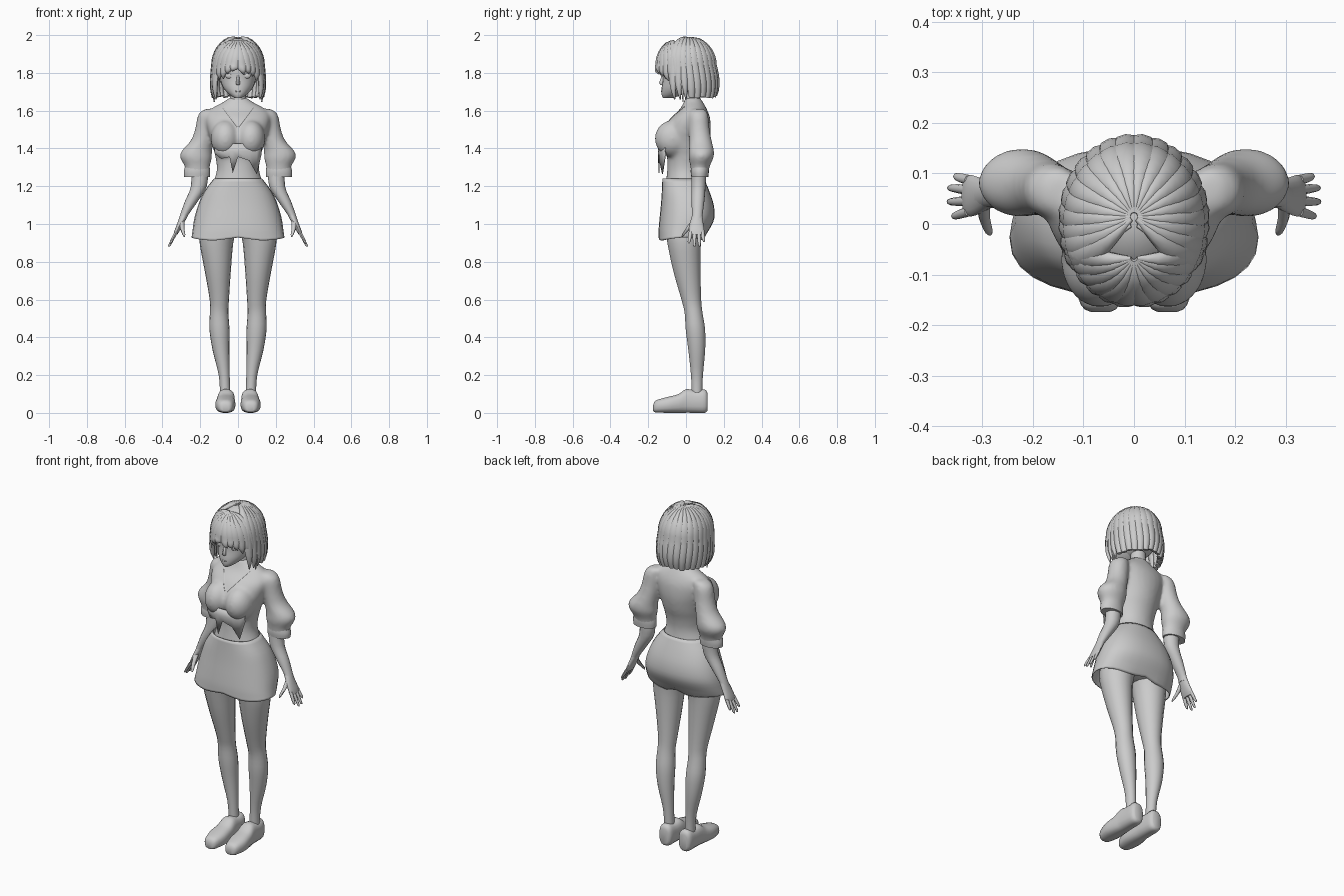
import bpy, bmesh, math, random
from mathutils import Vector
from mathutils.bvhtree import BVHTree

if "Cube" in bpy.data.objects:
    bpy.data.objects.remove(bpy.data.objects["Cube"])

random.seed(4)


def spline(keys, sub):
    """Smooth interpolation through tuples of numbers."""
    out = []
    for i in range(len(keys) - 1):
        p0, p1, p2 = keys[max(i - 1, 0)], keys[i], keys[i + 1]
        p3 = keys[min(i + 2, len(keys) - 1)]
        for k in range(sub):
            t = k / sub
            out.append([b + .5 * t * (c - a + t * (2 * a - 5 * b + 4 * c - d + t * (3 * (b - c) + d - a)))
                        for a, b, c, d in zip(p0, p1, p2, p3)])
    return out + [list(keys[-1])]


def skin(bm, rings, cap=True):
    vs = [[bm.verts.new(p) for p in r] for r in rings]
    n = len(vs[0])
    for a, b in zip(vs, vs[1:]):
        for i in range(n):
            bm.faces.new((a[i], a[(i + 1) % n], b[(i + 1) % n], b[i]))
    if cap:
        bm.faces.new(vs[0])
        bm.faces.new(vs[-1])


def loft(bm, keys, seg=20, sub=3, power=2.0, axis='z', cap=True, side=1):
    """Keys are (position, centre a, centre b, radius a, radius b)."""
    rings = []
    for t, ca, cb, ra, rb in spline(keys, sub):
        ring = []
        for i in range(seg):
            u = 2 * math.pi * i / seg
            c, s = math.cos(u), math.sin(u)
            a = (ca + ra * math.copysign(abs(c) ** (2 / power), c)) * side
            b = cb + rb * math.copysign(abs(s) ** (2 / power), s)
            ring.append((a, b, t) if axis == 'z' else (a, t, b))
        rings.append(ring)
    skin(bm, rings, cap)


def trunk(*rows):
    """Rows (z, half width, front y, back y) as centred loft keys."""
    return [(z, 0, (f + b) / 2, rx, (b - f) / 2) for z, rx, f, b in rows]


def sweep(bm, pts, widths, thick, centre, seg=8):
    """Flattened lock that follows a path and faces away from a centre."""
    rings = []
    for i, p in enumerate(pts):
        tan = (pts[min(i + 1, len(pts) - 1)] - pts[max(i - 1, 0)]).normalized()
        out = p - centre
        out = (out - tan * out.dot(tan)).normalized()
        wide = tan.cross(out)
        w = widths[i]
        h = min(thick, w)
        rings.append([p + wide * w * math.cos(2 * math.pi * k / seg) + out * h * math.sin(2 * math.pi * k / seg)
                      for k in range(seg)])
    skin(bm, rings)


def finish(name, bm, mirror=False):
    bmesh.ops.recalc_face_normals(bm, faces=bm.faces)
    me = bpy.data.meshes.new(name)
    bm.to_mesh(me)
    bm.free()
    ob = bpy.data.objects.new(name, me)
    bpy.context.collection.objects.link(ob)
    if mirror:
        ob.modifiers.new("mirror", 'MIRROR')
    return ob


def part(name, keys, mirror=False, **kw):
    bm = bmesh.new()
    loft(bm, keys, **kw)
    return finish(name, bm, mirror)


def ball(bm, loc, rad):
    vs = bmesh.ops.create_uvsphere(bm, u_segments=20, v_segments=12, radius=1)['verts']
    for v in vs:
        v.co = Vector([c * r + o for c, r, o in zip(v.co, rad, loc)])


# legs, shoes, hips
part("leg", [(.98, .102, -.01, .098, .1), (.9, .114, -.01, .089, .09), (.75, .107, .005, .069, .073),
             (.6, .099, .028, .051, .053), (.53, .1, .04, .049, .048), (.44, .098, .05, .053, .052),
             (.33, .09, .057, .044, .045), (.2, .073, .058, .029, .032), (.1, .068, .058, .027, .028)],
     mirror=True, seg=18)
part("shoe", [(-.174, .066, .025, .018, .015), (-.16, .067, .034, .038, .032), (-.1, .067, .042, .053, .042),
              (-.04, .065, .05, .05, .05), (0, .063, .063, .046, .063), (.05, .063, .06, .043, .06),
              (.1, .063, .062, .039, .062), (.115, .063, .058, .024, .045)],
     mirror=True, seg=18, power=2.6, axis='y')
part("hips", trunk((1.22, .11, -.1, .08), (1.1, .19, -.11, .12), (1.0, .19, -.1, .11), (.95, .13, -.07, .07)))

# skirt with a thin open hem
skirt = part("skirt", trunk((1.24, .128, -.125, .096), (1.17, .18, -.128, .125), (1.1, .211, -.133, .147),
                            (1.03, .231, -.14, .15), (.97, .24, -.145, .123), (.925, .246, -.145, .092)),
             seg=28, power=2.35, cap=False)
for v in skirt.data.vertices:
    if v.co.z < .95:
        v.co.z += .008 * math.cos(4 * math.atan2(v.co.y, v.co.x)) - .004
skirt.modifiers.new("hem", 'SOLIDIFY').thickness = .005

# blouse and waist: body, bust and puffed sleeves fused together
bm = bmesh.new()
loft(bm, trunk((1.67, .046, -.004, .075), (1.645, .08, -.012, .09), (1.605, .15, -.035, .112),
               (1.56, .172, -.082, .128), (1.5, .162, -.118, .132), (1.45, .146, -.132, .127),
               (1.4, .132, -.118, .116), (1.35, .119, -.1, .1), (1.28, .113, -.1, .09),
               (1.2, .14, -.11, .1)), seg=28)
for s in (1, -1):
    ball(bm, (s * .067, -.07, 1.452), (.078, .096, .098))
    loft(bm, [(1.61, .14, .065, .032, .035), (1.58, .159, .065, .052, .052), (1.5, .172, .07, .056, .056),
              (1.44, .19, .077, .062, .06), (1.385, .219, .082, .082, .067), (1.35, .222, .08, .085, .066),
              (1.3, .215, .074, .066, .05), (1.255, .217, .073, .068, .046)], side=s)
shirt = finish("blouse", bm)
rm = shirt.modifiers.new("fuse", 'REMESH')
rm.mode, rm.voxel_size, rm.use_smooth_shade = 'VOXEL', .009, True
sm = shirt.modifiers.new("soften", 'SMOOTH')
sm.factor, sm.iterations = .5, 14

# raised edge of the v-shaped neckline, laid on the blouse
tree = BVHTree.FromObject(shirt, bpy.context.evaluated_depsgraph_get())
pts = []
for i in range(9):
    t = i / 8
    hit = tree.ray_cast(Vector((.004 + .078 * t, -1, 1.515 + .105 * t)), Vector((0, 1, 0)))[0]
    if hit:
        pts.append(hit)
if len(pts) > 2:
    bm = bmesh.new()
    sweep(bm, pts, [.004] * len(pts), .002, Vector((0, .1, 1.5)), 6)
    finish("neckline_edge", bm, True)

# cuffs
part("cuff", [(1.298, .216, .074, .066, .048), (1.275, .217, .073, .07, .048), (1.25, .217, .073, .068, .045)],
     mirror=True)

# loose front hem with two pointed tails
bm = bmesh.new()
rows = []
for x, z in ((-.125, 1.375), (-.09, 1.345), (-.045, 1.355), (-.028, 1.27), (0, 1.355), (.06, 1.335),
             (.1, 1.265), (.125, 1.37)):
    y = -.146 + 4 * max(0, abs(x) - .03) ** 2
    rows.append([bm.verts.new((x, y + d, h)) for d, h in ((0, 1.425), (-.002, 1.385), (0, z))])
for a, b in zip(rows, rows[1:]):
    for k in (0, 1):
        bm.faces.new((a[k], a[k + 1], b[k + 1], b[k]))
finish("shirt_tails", bm).modifiers.new("cloth", 'SOLIDIFY').thickness = .005

# forearms and hands
part("forearm", [(1.3, .205, .07, .045, .04), (1.2, .207, .066, .042, .038), (1.12, .247, .063, .034, .034),
                 (1.05, .284, .06, .022, .028), (1.02, .296, .057, .02, .029)], mirror=True, seg=16)
part("palm", [(1.05, .284, .06, .021, .027), (1.0, .306, .056, .017, .036), (.965, .322, .056, .014, .041),
              (.945, .331, .056, .01, .038)], mirror=True, seg=16)
bm = bmesh.new()
for y0, y1, tip in ((.025, .016, .897), (.046, .044, .88), (.067, .071, .882), (.087, .094, .905)):
    drop = (.96 - tip) / .08
    loft(bm, [(.96, .325, y0, .01, .01), (.93, .341, (y0 + y1) / 2, .009, .0095),
              (tip + .008, .325 + .037 * drop, y1, .007, .007), (tip, .325 + .041 * drop, y1, .003, .003)],
         seg=8, sub=2)
loft(bm, [(1.015, .298, .04, .014, .014), (.975, .295, .01, .011, .012), (.945, .287, -.013, .008, .008),
          (.932, .284, -.02, .003, .003)], seg=8, sub=2)
finish("fingers", bm, True)

# neck, head, nose, eyes, lips
part("neck", trunk((1.74, .042, -.015, .075), (1.68, .042, -.005, .075), (1.6, .055, -.01, .085)))
part("head", trunk((1.667, .018, -.122, -.07), (1.685, .045, -.129, -.02), (1.72, .078, -.129, .05),
                   (1.77, .096, -.123, .09), (1.85, .105, -.125, .11), (1.92, .09, -.1, .1),
                   (1.96, .045, -.05, .06)), seg=24)
bm = bmesh.new()
loft(bm, [(1.785, 0, -.12, .006, .006), (1.75, 0, -.128, .01, .014), (1.737, 0, -.126, .009, .008)], seg=8)
finish("nose", bm)
bm = bmesh.new()
ball(bm, (.045, -.106, 1.785), (.022, .01, .016))
finish("eye", bm, True)
bm = bmesh.new()
ball(bm, (0, -.127, 1.703), (.017, .005, .005))
finish("lips", bm)


def lock(bm, t0, t1, bottom, w, tip, start_y, grow, thick=.014):
    """Hair lock from the parting, over the dome and down to its tip."""
    pts, ws = [], []
    for i in range(16):
        s = i / 15
        k = max(0, (i - 9) / 6)
        r = math.sin(math.radians(3 + 87 * min(i, 9) / 9))
        t = t0 + (t1 - t0) * s
        u, v = r * math.sin(t), -r * math.cos(t) + start_y * (1 - r)
        z = 1.84 + .146 * math.sqrt(max(0, 1 - u * u - v * v))
        if k:
            z = 1.84 + (bottom - 1.84) * k
        swell = 1 + (grow * math.sin(k * 2.4) - .06 * k ** 4 if k else 0)
        pts.append(Vector((.129 * u * swell, .15 * v * swell, z)))
        f = max(0, (s - .55) / .45)
        ws.append(max(.003, w * min(1, r + .1) * (1 - (1 - tip) * f ** 2)))
    sweep(bm, pts, ws, thick, Vector((0, 0, 1.8)))


# hair: scalp, then back and side locks
bm = bmesh.new()
ball(bm, (0, .01, 1.84), (.12, .132, .146))
finish("scalp", bm)
bm = bmesh.new()
for i in range(20):
    deg = 66 + 228 * i / 19
    t = math.radians(deg)
    edge = abs(deg - 180) > 85
    bend = .22 * math.sin(t)
    low = 1.66 if edge else 1.676 + random.uniform(-.008, .008)
    lock(bm, t - bend, t, low, .029, .08 if edge else .55, .1, .06 - .05 * min(0, math.cos(t)))
finish("back_hair", bm)

# fringe swept to both sides of the forward parting, with pointed tips
bm = bmesh.new()
for i, deg in enumerate((5, 17, 29, 41, 53, 64)):
    for s in (1, -1):
        t = math.radians(deg)
        low = 1.80 - .012 * i + random.uniform(-.012, .012)
        lock(bm, s * (t - .08), s * (t + .16), low, .028, .05, -.45, .03)
finish("fringe", bm)

# thin pointed locks framing the face
bm = bmesh.new()
for deg, low in ((62, 1.71), (70, 1.67), (78, 1.645)):
    lock(bm, math.radians(deg), math.radians(deg + 6), low, .015, .05, 0, .05, .011)
finish("face_lock", bm, True)

# smooth shading with sharp creases kept
for ob in list(bpy.context.scene.objects):
    bpy.ops.object.select_all(action='DESELECT')
    ob.select_set(True)
    bpy.context.view_layer.objects.active = ob
    bpy.ops.object.shade_smooth_by_angle(angle=math.radians(50))
